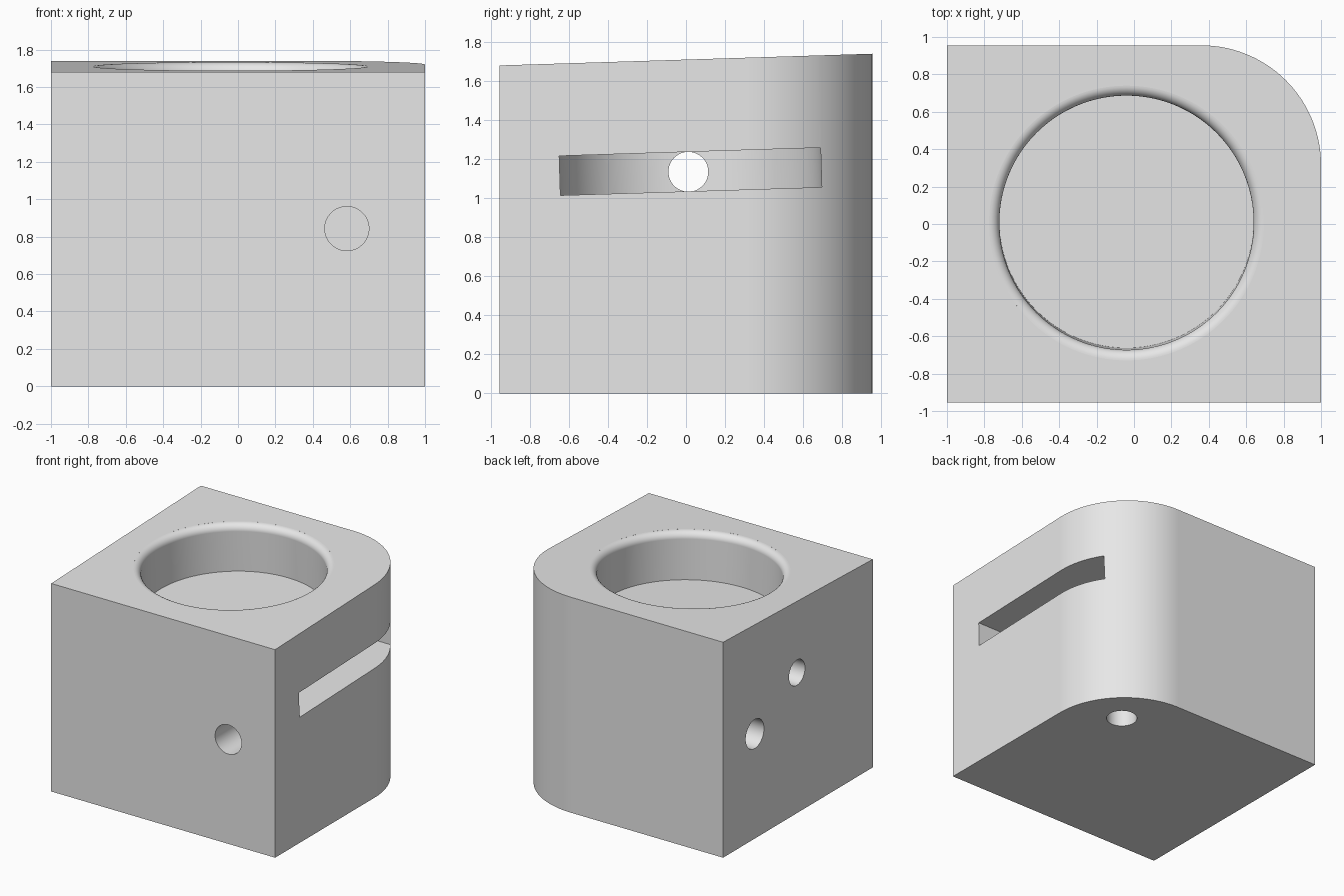
import bpy, bmesh
from math import pi, sin, cos, atan2
from mathutils import Matrix

if "Cube" in bpy.data.objects:
    bpy.data.objects.remove(bpy.data.objects["Cube"], do_unlink=True)

HALF_Y, FRONT_H, BACK_H = 0.955, 1.68, 1.74
TILT = atan2(BACK_H - FRONT_H, 2 * HALF_Y)
# frame of the sloped top, centred on the bore
TOP_FRAME = Matrix.Translation((-0.04, 0.005, 1.71)) @ Matrix.Rotation(TILT, 4, "X")

grey = bpy.data.materials.new("light_grey")
grey.use_nodes = True
grey.diffuse_color = (0.8, 0.8, 0.8, 1)
grey.node_tree.nodes["Principled BSDF"].inputs["Base Color"].default_value = (0.8, 0.8, 0.8, 1)


def arc(cx, cy, r, start, end, steps):
    angles = [start + (end - start) * i / steps for i in range(steps + 1)]
    return [(cx + r * cos(a), cy + r * sin(a)) for a in angles]


def finish(name, bm, matrix=Matrix()):
    bmesh.ops.recalc_face_normals(bm, faces=bm.faces)
    bm.transform(matrix)
    mesh = bpy.data.meshes.new(name)
    bm.to_mesh(mesh)
    bm.free()
    mesh.materials.append(grey)
    obj = bpy.data.objects.new(name, mesh)
    bpy.context.collection.objects.link(obj)
    return obj


def prism(name, outline, low, high, matrix=Matrix()):
    """Outline raised from low to high, where high is a function of y."""
    bm = bmesh.new()
    bottom = [bm.verts.new((x, y, low)) for x, y in outline]
    top = [bm.verts.new((x, y, high(y))) for x, y in outline]
    bm.faces.new(bottom)
    bm.faces.new(top)
    n = len(outline)
    for i in range(n):
        j = (i + 1) % n
        bm.faces.new((bottom[i], bottom[j], top[j], top[i]))
    return finish(name, bm, matrix)


def drill(name, radius, start, axis, length):
    """Round cutter running from start along the axis."""
    turn = {"X": Matrix.Rotation(pi / 2, 4, "Y"),
            "Y": Matrix.Rotation(-pi / 2, 4, "X"),
            "Z": Matrix()}[axis]
    bm = bmesh.new()
    bmesh.ops.create_cone(bm, cap_ends=True, segments=64, radius1=radius, radius2=radius,
                          depth=length, matrix=Matrix.Translation((0, 0, length / 2)))
    return finish(name, bm, Matrix.Translation(start) @ turn)


def lathe(name, profile, steps, matrix):
    """Profile of radius and height spun about the local z axis."""
    bm = bmesh.new()
    rings = [[bm.verts.new((r * cos(2 * pi * k / steps), r * sin(2 * pi * k / steps), z))
              for k in range(steps)] for r, z in profile]
    for a, b in zip(rings, rings[1:]):
        for k in range(steps):
            m = (k + 1) % steps
            bm.faces.new((a[k], a[m], b[m], b[k]))
    bm.faces.new(rings[0])
    bm.faces.new(rings[-1])
    return finish(name, bm, matrix)


# block with one rounded corner and a sloped top
R = 0.64
outline = [(-1, HALF_Y), (-1, -HALF_Y), (1, -HALF_Y)] + arc(1 - R, HALF_Y - R, R, 0, pi / 2, 40)
block = prism("block", outline, 0,
              lambda y: FRONT_H + (y + HALF_Y) * (BACK_H - FRONT_H) / (2 * HALF_Y))

# round pocket with a softened rim
BORE, RIM = 0.68, 0.055
profile = [(BORE, -0.38)] + arc(BORE + RIM, -RIM, RIM, pi, pi / 2, 10) + [(BORE + RIM, 0.2)]
pocket = lathe("pocket_cutter", profile, 128, TOP_FRAME)

# side slot with a half-round inner end
slot_outline = arc(0, 0, 0.67, pi / 2, 3 * pi / 2, 64) + [(1.3, -0.67), (1.3, 0.67)]
slot = prism("slot_cutter", slot_outline, -0.675, lambda y: -0.473, TOP_FRAME)

# through hole into the slot, and three channels that meet inside
cutters = [
    pocket, slot,
    drill("slot_hole_cutter", 0.102, (-1.2, 0.012, 1.135), "X", 1.0),
    drill("front_channel_cutter", 0.118, (0.582, -1.2, 0.843), "Y", 1.87),
    drill("side_channel_cutter", 0.117, (-1.2, 0.55, 0.845), "X", 1.89),
    drill("bottom_channel_cutter", 0.116, (0.583, 0.55, -0.2), "Z", 1.15),
]

bpy.ops.object.select_all(action="DESELECT")
bpy.context.view_layer.objects.active = block
block.select_set(True)
for cutter in cutters:
    mod = block.modifiers.new(cutter.name, "BOOLEAN")
    mod.operation = "DIFFERENCE"
    mod.solver = "EXACT"
    mod.object = cutter
    bpy.ops.object.modifier_apply(modifier=mod.name)
    bpy.data.objects.remove(cutter, do_unlink=True)

bpy.ops.object.shade_smooth_by_angle(angle=pi / 6)
weighted = block.modifiers.new("even_shading", "WEIGHTED_NORMAL")
weighted.keep_sharp = True
